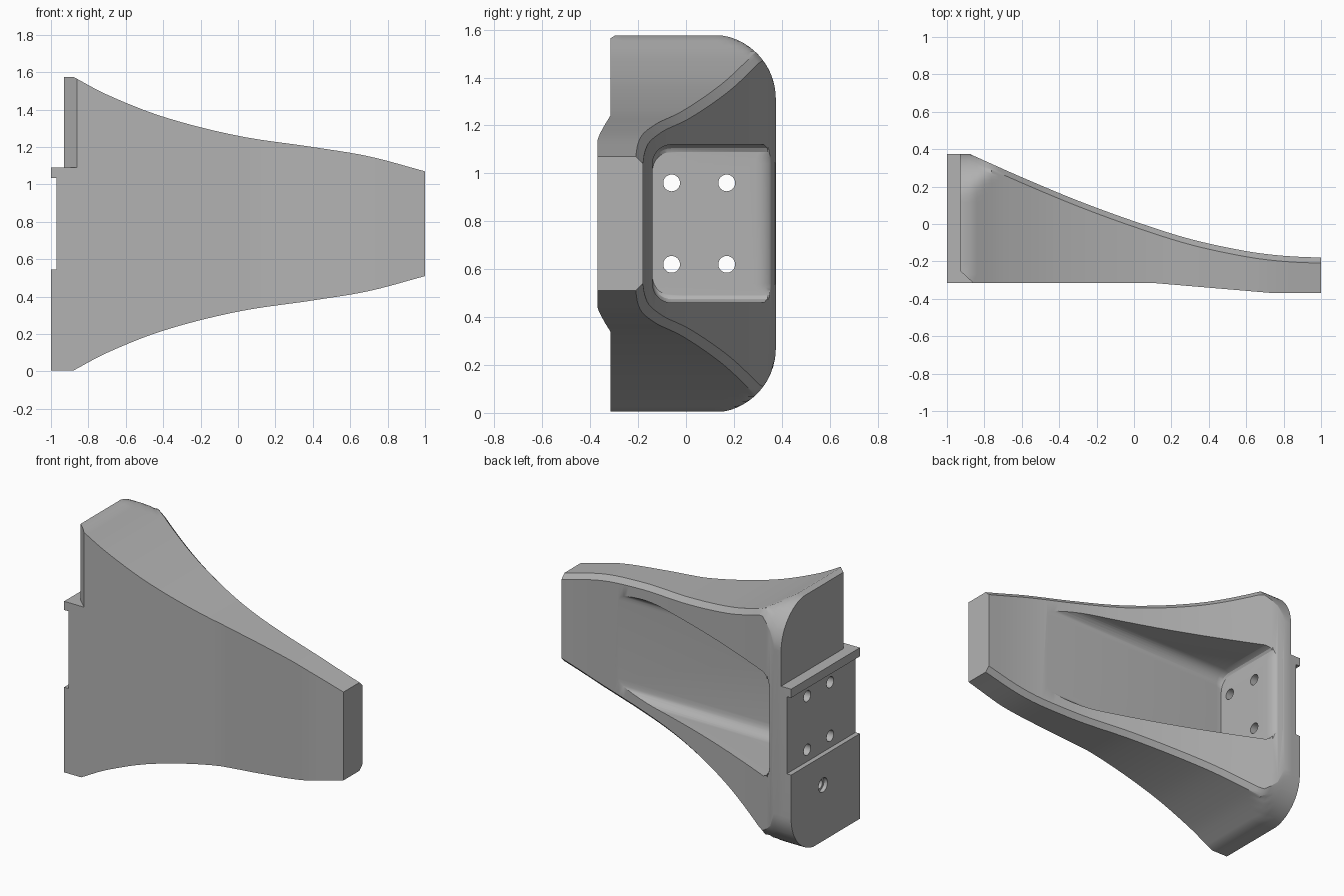
import bpy, bmesh, math

cube = bpy.data.objects.get("Cube")
if cube:
    bpy.data.objects.remove(cube)

MID = 0.79          # height of the mirror plane
BEVEL = 0.03        # chamfer along the rear rims

grey = bpy.data.materials.new("cast_grey")
grey.use_nodes = True
COLOUR = (0.45, 0.45, 0.45, 1)
grey.diffuse_color = COLOUR
grey.node_tree.nodes["Principled BSDF"].inputs["Base Color"].default_value = COLOUR


def smooth_curve(points):
    """Smooth interpolation through a few (x, value) points."""
    n = len(points)

    def slope(i):
        a, b = points[max(i - 1, 0)], points[min(i + 1, n - 1)]
        return (b[1] - a[1]) / (b[0] - a[0])

    def value(x):
        x = min(max(x, points[0][0]), points[-1][0])
        i = next((k for k in range(n - 2) if x <= points[k + 1][0]), n - 2)
        (xa, va), (xb, vb) = points[i], points[i + 1]
        d = xb - xa
        t = (x - xa) / d
        return ((2*t**3 - 3*t*t + 1) * va + (t**3 - 2*t*t + t) * d * slope(i)
                + (3*t*t - 2*t**3) * vb + (t**3 - t*t) * d * slope(i + 1))
    return value


half_height = smooth_curve([(-0.88, 0.785), (-0.7, 0.69), (-0.4, 0.572), (0, 0.47),
                            (0.4, 0.41), (0.7, 0.36), (1, 0.28)])
rear = smooth_curve([(-0.88, 0.375), (-0.6, 0.25), (-0.3, 0.125), (0, 0.015),
                     (0.3, -0.08), (0.6, -0.145), (0.8, -0.17), (1, -0.18)])


def front(x):
    return -0.315 - 0.055 * min(max((x - 0.1) / 0.65, 0), 1)


def end_outline(y):
    """Half height of the round-cornered end plate at depth y."""
    r = 0.27
    d = min(max(y - 0.105, 0), r)
    return 0.79 - r + math.sqrt(r * r - d * d)


def loft(name, sections):
    bm = bmesh.new()
    rings = [[bm.verts.new(p) for p in s] for s in sections]
    for a, b in zip(rings, rings[1:]):
        for i in range(len(a)):
            j = (i + 1) % len(a)
            bm.faces.new((a[i], a[j], b[j], b[i]))
    bm.faces.new(rings[0][::-1])
    bm.faces.new(rings[-1])
    bmesh.ops.recalc_face_normals(bm, faces=bm.faces[:])
    mesh = bpy.data.meshes.new(name)
    bm.to_mesh(mesh)
    bm.free()
    ob = bpy.data.objects.new(name, mesh)
    ob.data.materials.append(grey)
    bpy.context.collection.objects.link(ob)
    return ob


def prism_z(name, outline, z0, z1):
    return loft(name, [[(x, y, z) for x, y in outline] for z in (z0, z1)])


def rod_x(name, y, z, r, x0, x1):
    angles = [i * math.tau / 24 for i in range(24)]
    return loft(name, [[(x, y + r * math.cos(a), z + r * math.sin(a)) for a in angles]
                       for x in (x0, x1)])


def body_section(x):
    h, y0, y1 = half_height(x), front(x), rear(x)
    yc = y1 - BEVEL
    ys = [y0 + (yc - y0) * math.sin(i / 22 * math.pi / 2) for i in range(23)]
    ys += [y1 - BEVEL * (1 - k / 5) ** 2 for k in range(1, 6)]
    top = [(y, min(end_outline(y), h - max(0, y - yc))) for y in ys]
    return ([(x, y, MID + w) for y, w in top]
            + [(x, y, MID - w) for y, w in reversed(top)])


# Tapering arm with its end plate
stations = [-1, -0.94, -0.88] + [-0.88 + 1.88 * i / 48 for i in range(1, 49)]
body = loft("bracket_arm", [body_section(x) for x in stations])


def pocket_section(x, floor, w):
    r = 0.08
    arc = [i * math.pi / 16 for i in range(9)]
    half = [(0.6, w)] + [(floor + r - r * math.sin(a), w - r + r * math.cos(a)) for a in arc]
    return ([(x, y, MID + z) for y, z in half]
            + [(x, y, MID - z) for y, z in reversed(half)])


# Pocket with a rounded rim at its deep end
rim = [(-0.81 - 0.06 * (1 - math.sin(a)), 0.37 - 0.08 * (1 - math.cos(a)))
       for a in (i * math.pi / 12 for i in range(7))]
pocket = loft("pocket_cutter",
              [pocket_section(x, f, 0.33) for x, f in rim]
              + [pocket_section(x, -0.14, w) for x, w in
                 ((-0.809, 0.30), (-0.8, 0.315), (-0.77, 0.33), (0.75, 0.33))])

# Step above the lip, and the recessed mounting pad
step = prism_z("step_cutter", [(-1.2, -0.6), (-0.86, -0.6), (-0.86, -0.315), (-0.93, -0.25),
                               (-0.93, 0.6), (-1.2, 0.6)], 1.09, 1.8)
pad = prism_z("pad_cutter", [(-1.2, -0.6), (-0.97, -0.6), (-0.97, 0.6), (-1.2, 0.6)],
              0.545, 1.035)
cutters = [pocket, step, pad]

# Four through holes and one blind stepped hole
for y in (-0.06, 0.17):
    for z in (0.62, 0.96):
        cutters.append(rod_x("bolt_hole_cutter", y, z, 0.035, -1.2, -0.7))
cutters.append(rod_x("locating_hole_cutter", 0.055, 0.36, 0.045, -1.2, -0.975))
cutters.append(rod_x("locating_bore_cutter", 0.055, 0.36, 0.03, -1.2, -0.88))

bpy.context.view_layer.objects.active = body
body.select_set(True)
for c in cutters:
    mod = body.modifiers.new(c.name, 'BOOLEAN')
    mod.operation = 'DIFFERENCE'
    mod.solver = 'EXACT'
    mod.object = c
    bpy.ops.object.modifier_apply(modifier=mod.name)
    bpy.data.objects.remove(c)

for ob in bpy.context.selected_objects:
    ob.select_set(ob == body)
bpy.ops.object.shade_smooth_by_angle(angle=math.radians(30))
